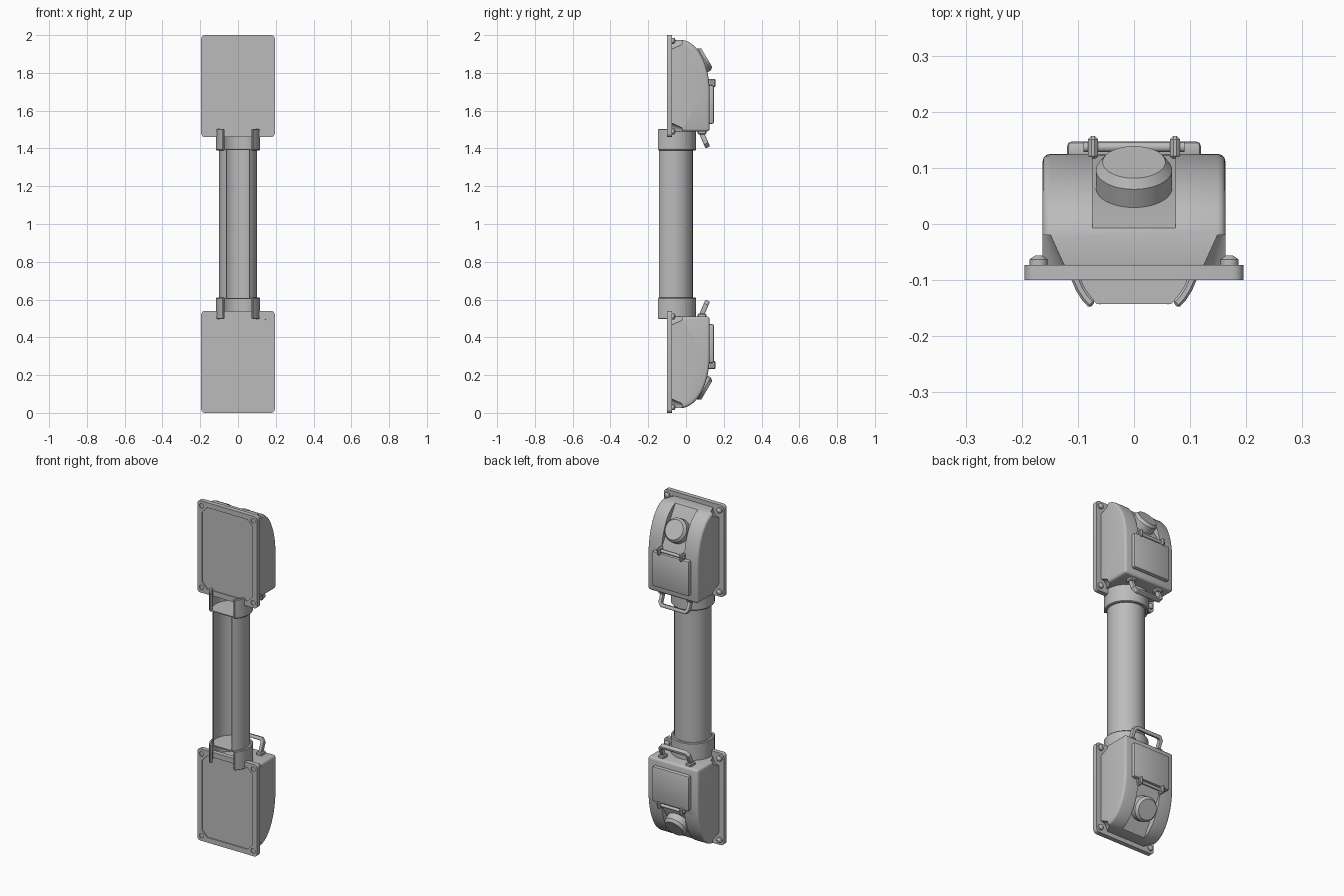
import bpy, bmesh
from math import sin, cos, pi, radians
from mathutils import Matrix, Vector

if "Cube" in bpy.data.objects:
    bpy.data.objects.remove(bpy.data.objects["Cube"])

GREY = bpy.data.materials.new("plain grey")
GREY.use_nodes = True
GREY.diffuse_color = (0.5, 0.5, 0.5, 1)
GREY.node_tree.nodes["Principled BSDF"].inputs["Base Color"].default_value = (0.5, 0.5, 0.5, 1)

# Mappings from (a, b, depth) to model space; heights are measured from mid-height
YZ = lambda a, b, d: Vector((d, a, b))
XZ = lambda a, b, d: Vector((a, d, b))
XY = lambda a, b, d: Vector((a, b, d))


def prism(bm, pts, lo, hi, plane):
    low = [bm.verts.new(plane(a, b, lo)) for a, b in pts]
    top = [bm.verts.new(plane(a, b, hi)) for a, b in pts]
    bm.faces.new(low)
    bm.faces.new(top[::-1])
    for i in range(len(pts)):
        j = (i + 1) % len(pts)
        bm.faces.new((low[j], low[i], top[i], top[j]))


def box(bm, x0, x1, y0, y1, z0, z1):
    prism(bm, [(x0, y0), (x1, y0), (x1, y1), (x0, y1)], z0, z1, XY)


def cone(bm, start, tilt, r1, r2, depth, segs=24):
    """Cone starting at a point, its axis turned from +z about x."""
    m = Matrix.Translation(start) @ Matrix.Rotation(radians(tilt), 4, 'X')
    m = m @ Matrix.Translation((0, 0, depth / 2))
    bmesh.ops.create_cone(bm, cap_ends=True, segments=segs, radius1=r1,
                          radius2=r2, depth=depth, matrix=m)


def make(name, bm, bevel=0, segs=2, cutter=None, mirror=(False, False, True)):
    bmesh.ops.recalc_face_normals(bm, faces=bm.faces)
    me = bpy.data.meshes.new(name)
    bm.to_mesh(me)
    bm.free()
    me.materials.append(GREY)
    ob = bpy.data.objects.new(name, me)
    ob.location.z = 1
    bpy.context.scene.collection.objects.link(ob)
    bpy.ops.object.select_all(action='DESELECT')
    bpy.context.view_layer.objects.active = ob
    ob.select_set(True)
    bpy.context.view_layer.update()
    if bevel:
        m = ob.modifiers.new("Bevel", 'BEVEL')
        m.width, m.segments = bevel, segs
        m.limit_method, m.angle_limit = 'ANGLE', radians(40)
        bpy.ops.object.modifier_apply(modifier=m.name)
    if cutter:
        m = ob.modifiers.new("Cut", 'BOOLEAN')
        m.operation, m.solver, m.object = 'DIFFERENCE', 'EXACT', cutter
        bpy.ops.object.modifier_apply(modifier=m.name)
        bpy.data.objects.remove(cutter)
    bpy.ops.object.shade_smooth_by_angle(angle=radians(32))
    if any(mirror):
        m = ob.modifiers.new("Mirror", 'MIRROR')
        m.use_axis = mirror
        m.use_mirror_merge = False
    return ob


NONE = (False, False, False)
BOTH = (True, False, True)
SCREWS = [(x, z) for x in (-0.168, 0.168) for z in (0.49, 0.97)]

# Back plate: rounded slab with a shallow panel and screw holes
bm = bmesh.new()
c = 0.035
x, z0, z1 = 0.165, 0.49, 0.97
prism(bm, [(-x + c, z0), (x - c, z0), (x, z0 + c), (x, z1 - c), (x - c, z1),
           (c - x, z1), (-x, z1 - c), (-x, z0 + c)], -0.12, -0.094, XZ)
for sx, sz in SCREWS:
    cone(bm, (sx, -0.12, sz), -90, 0.014, 0.014, 0.026)
cut = make("plate_cutter", bm, mirror=NONE)
cut.hide_render = True
bm = bmesh.new()
r = 0.02
corners = [(0.195 - r, 1 - r, 0), (r - 0.195, 1 - r, 1), (r - 0.195, 0.46 + r, 2), (0.195 - r, 0.46 + r, 3)]
prism(bm, [(cx + r * cos((q + k / 4) * pi / 2), cz + r * sin((q + k / 4) * pi / 2))
           for cx, cz, q in corners for k in range(5)], -0.1, -0.073, XZ)
make("mounting_plate", bm, cutter=cut)

# Housing: domed side profile, with screw pockets and a slanted button recess
bm = bmesh.new()
for sx, sz in SCREWS:
    cone(bm, (sx, -0.0729, sz), -90, 0.044, 0.02, 0.053)
prism(bm, [(-0.007, 0.972), (0.125, 0.75), (0.211, 0.801), (0.079, 1.023)], -0.074, 0.074, YZ)
cut = make("housing_cutter", bm, mirror=NONE)
cut.hide_render = True
bm = bmesh.new()
arc = [(-0.03 + 0.155 * cos(t * pi / 28), 0.7 + 0.275 * sin(t * pi / 28)) for t in range(15)]
prism(bm, [(-0.085, 0.49), (0.125, 0.49)] + arc + [(-0.085, 0.975)], -0.163, 0.163, YZ)
make("housing", bm, bevel=0.014, segs=3, cutter=cut)

# Screw heads
bm = bmesh.new()
for sz in (0.49, 0.97):
    cone(bm, (0.17, -0.075, sz), -90, 0.016, 0.016, 0.012, 16)
    cone(bm, (0.17, -0.063, sz), -90, 0.016, 0.006, 0.007, 16)
make("screw_heads", bm, mirror=BOTH)

# Tilted push button with chamfered rim
bm = bmesh.new()
tilt = -59.3
axis = Vector((0, 0.86, 0.51))
base = Vector((0, 0.05, 0.844))
cone(bm, base - axis * 0.02, tilt, 0.068, 0.068, 0.074, 40)
cone(bm, base + axis * 0.054, tilt, 0.068, 0.056, 0.016, 40)
make("push_button", bm)

# Hinged lid
bm = bmesh.new()
box(bm, -0.119, 0.119, 0.115, 0.147, 0.53, 0.735)
make("lid", bm, bevel=0.008)
bm = bmesh.new()
box(bm, 0.064, 0.082, 0.115, 0.157, 0.725, 0.768)
make("hinge_tabs", bm, bevel=0.006, segs=1, mirror=BOTH)
bm = bmesh.new()
prism(bm, [(0.137 + 0.009 * cos(k * pi / 6), 0.748 + 0.009 * sin(k * pi / 6)) for k in range(12)],
      -0.09, 0.09, YZ)
make("hinge_rod", bm)

# Slanted carrying handle and its feet
bm = bmesh.new()
half = [(0.1, 0), (0.1, 0.068), (0.082, 0.09)]
inner = [(0.074, 0.07), (0.08, 0.062), (0.08, 0)]
outline = half + [(-a, b) for a, b in half[::-1]] + [(-a, b) for a, b in inner[::-1]] + inner
prism(bm, outline, -0.013, 0.013,
      lambda a, b, d: Vector((a, 0.08 + 0.39 * b + 0.92 * d, 0.488 - 0.92 * b + 0.39 * d)))
make("handle", bm, bevel=0.005)
bm = bmesh.new()
box(bm, 0.072, 0.108, 0.062, 0.108, 0.474, 0.495)
make("handle_feet", bm, bevel=0.005, segs=1, mirror=BOTH)


# Open-fronted pipe, its end collars and the floors inside them
def sweep(r, gap, n=28):
    """Arc around the pipe axis, open by the gap angle each side of the front."""
    angles = [radians(-90 + gap + (360 - 2 * gap) * i / n) for i in range(n + 1)]
    return [(r * cos(a), r * sin(a) - 0.064) for a in angles]


bm = bmesh.new()
prism(bm, sweep(0.1, 37) + sweep(0.096, 37)[::-1], -0.392, 0.392, XY)
make("pipe", bm, mirror=NONE)
bm = bmesh.new()
prism(bm, sweep(0.117, 42.6) + sweep(0.101, 42.6)[::-1], 0.39, 0.503, XY)
make("collars", bm, bevel=0.004, segs=1)
bm = bmesh.new()
prism(bm, sweep(0.103, 40), 0.392, 0.398, XY)
make("collar_floors", bm)
